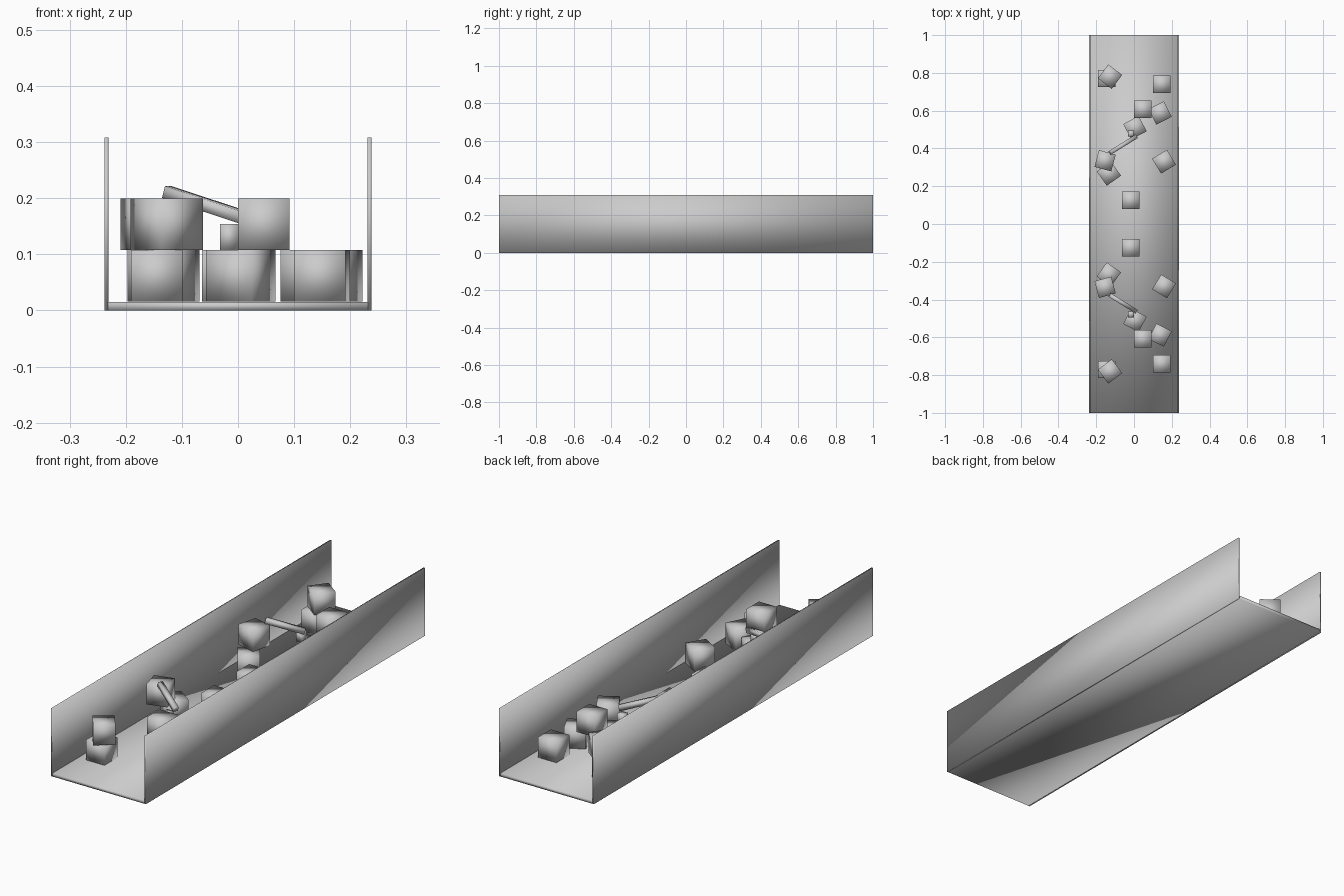
import bpy
from math import radians
from mathutils import Vector

if "Cube" in bpy.data.objects:
    bpy.data.objects.remove(bpy.data.objects["Cube"])


def box(name, centre, size, rotation=(0, 0, 0)):
    bpy.ops.mesh.primitive_cube_add(size=1, location=centre, rotation=rotation)
    ob = bpy.context.object
    ob.name = name
    ob.scale = size
    bpy.ops.object.transform_apply(location=False, rotation=False, scale=True)
    bpy.ops.object.shade_smooth()
    return ob


# Open-ended channel: floor and two side walls
box("floor", (0, 0, 0.0075), (0.464, 2, 0.015))
for side, x in (("left", -0.2345), ("right", 0.2345)):
    box(side + "_wall", (x, 0, 0.154), (0.007, 2, 0.308))

# Crates: x, y, layer, turn in degrees (back half, repeated in front)
CRATE = 0.092
crates = [
    (0.146, 0.74, 0, 0),
    (0.138, 0.588, 0, 27),
    (0.005, 0.51, 0, 28),
    (0.046, 0.608, 1, 0),
    (-0.153, 0.335, 1, -15),
    (-0.133, 0.267, 0, 35),
    (0.159, 0.33, 0, 31),
    (-0.018, 0.125, 0, 0),
    (-0.145, 0.77, 0, 0),
    (-0.127, 0.78, 1, -37),
]

for half, s in (("back", 1), ("front", -1)):
    for i, (x, y, layer, turn) in enumerate(crates):
        z = 0.0155 + CRATE * (layer + 0.5)
        box(f"{half}_crate_{i + 1}", (x, s * y, z), (CRATE,) * 3,
            (0, 0, radians(s * turn)))

    # Small block propping up the low end of the leaning plank
    box(half + "_prop_block", (-0.016, s * 0.478, 0.131), (0.032, 0.032, 0.046))

    # Leaning plank
    a = Vector((-0.127, s * 0.377, 0.211))
    b = Vector((0.012, s * 0.463, 0.165))
    d = b - a
    box(half + "_plank", (a + b) / 2, (d.length, 0.022, 0.022),
        d.to_track_quat('X', 'Z').to_euler())
